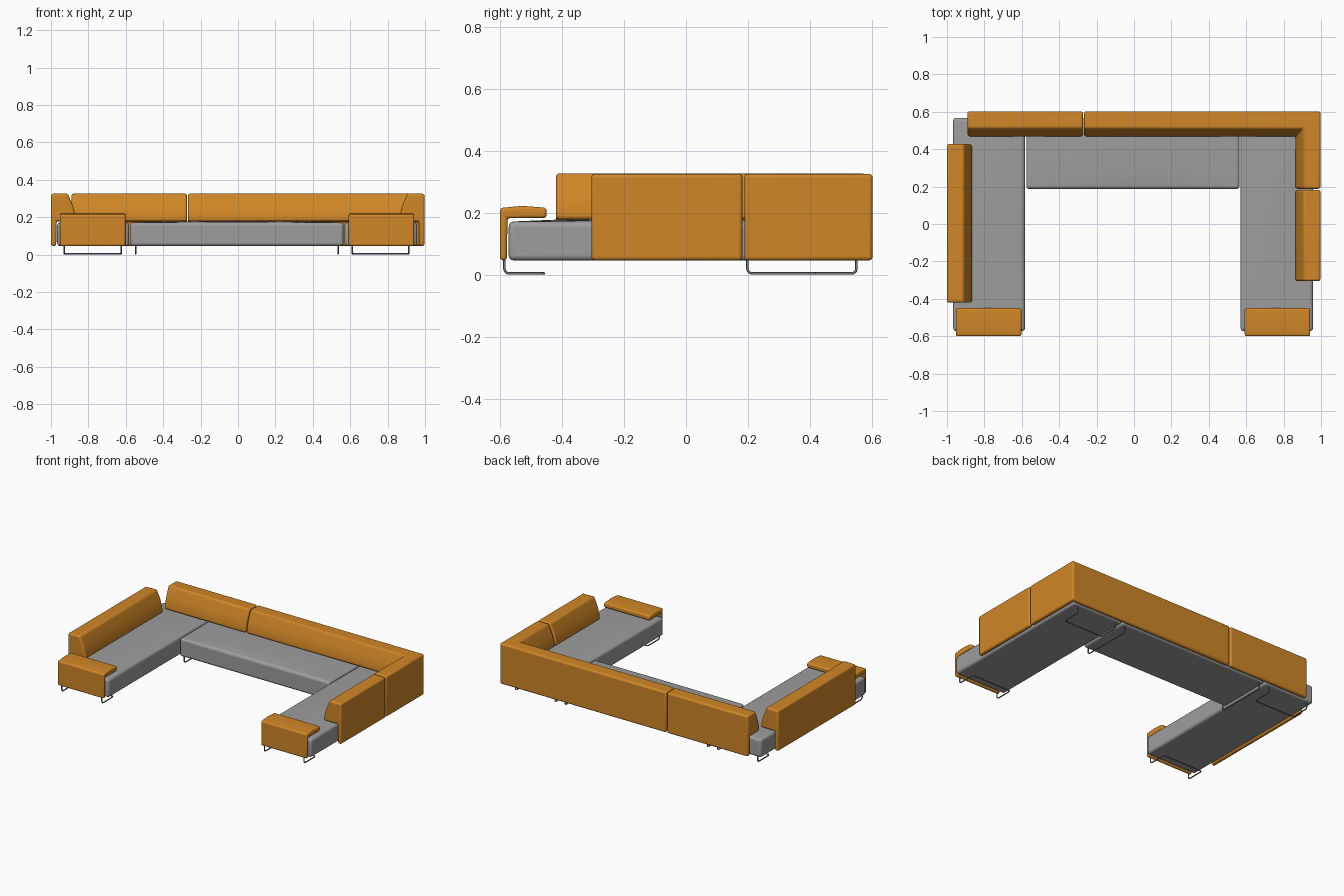
import bpy, bmesh, math
from mathutils import Vector

cube = bpy.data.objects.get("Cube")
if cube:
    bpy.data.objects.remove(cube, do_unlink=True)


def material(name, rgb, metallic=0.0):
    m = bpy.data.materials.new(name)
    m.use_nodes = True
    m.diffuse_color = (*rgb, 1)
    m.node_tree.nodes["Principled BSDF"].inputs["Base Color"].default_value = (*rgb, 1)
    return m


ORANGE = material("orange upholstery", (0.63, 0.24, 0.02))
GREY = material("grey upholstery", (0.34, 0.34, 0.34))
STEEL = material("steel wire", (0.2, 0.2, 0.2))


def finish(name, bm, mat, bevel):
    bmesh.ops.recalc_face_normals(bm, faces=bm.faces)
    mesh = bpy.data.meshes.new(name)
    bm.to_mesh(mesh)
    bm.free()
    mesh.materials.append(mat)
    ob = bpy.data.objects.new(name, mesh)
    bpy.context.collection.objects.link(ob)
    mod = ob.modifiers.new("soft edges", "BEVEL")
    mod.width = bevel
    mod.segments = 4
    mod.limit_method = "ANGLE"
    mod.angle_limit = math.radians(25)
    bpy.ops.object.select_all(action="DESELECT")
    ob.select_set(True)
    bpy.context.view_layer.objects.active = ob
    bpy.ops.object.shade_smooth_by_angle(angle=math.radians(40))


def sweep(name, profile, path, bevel):
    """Sweep (depth, height) profile along (x, y, inward x, inward y) stations."""
    bm = bmesh.new()
    rings = [[bm.verts.new((x + nx * d, y + ny * d, z)) for d, z in profile]
             for x, y, nx, ny in path]
    n = len(profile)
    for a, b in zip(rings, rings[1:]):
        for i in range(n):
            j = (i + 1) % n
            bm.faces.new((a[i], a[j], b[j], b[i]))
    bm.faces.new(rings[0])
    bm.faces.new(rings[-1][::-1])
    finish(name, bm, ORANGE, bevel)


def seat(name, x0, x1, y0, y1):
    """Box seat with a gently crowned top."""
    z0, z1, crown = 0.046, 0.171, 0.009
    bm = bmesh.new()
    bmesh.ops.create_cube(bm, size=2)
    bmesh.ops.subdivide_edges(
        bm, edges=[e for e in bm.edges if abs(e.verts[0].co.z - e.verts[1].co.z) < 0.1],
        cuts=7, use_grid_fill=True)
    for v in bm.verts:
        u, w, top = v.co.x, v.co.y, v.co.z > 0
        z = z1 + crown * (1 - u * u) * (1 - w ** 4) if top else z0
        v.co = ((x0 + x1) / 2 + u * (x1 - x0) / 2, (y0 + y1) / 2 + w * (y1 - y0) / 2, z)
    finish(name, bm, GREY, 0.016)


def wire(name, points, radius=0.018):
    """Bent steel wire with rounded corners."""
    pts = [Vector(p) for p in points]
    out = [pts[0]]
    for a, b, c in zip(pts, pts[1:], pts[2:]):
        p, q = b + (a - b).normalized() * radius, b + (c - b).normalized() * radius
        for i in range(6):
            t = i / 5
            out.append(p * (1 - t) ** 2 + b * 2 * t * (1 - t) + q * t * t)
    out.append(pts[-1])
    curve = bpy.data.curves.new(name, "CURVE")
    curve.dimensions = "3D"
    curve.bevel_depth = 0.004
    curve.bevel_resolution = 2
    spline = curve.splines.new("POLY")
    spline.points.add(len(out) - 1)
    for sp, p in zip(spline.points, out):
        sp.co = (*p, 1)
    curve.materials.append(STEEL)
    bpy.context.collection.objects.link(bpy.data.objects.new(name, curve))


# Seats
seat("right_chaise_seat", -0.967, -0.583, -0.572, 0.568)
seat("left_chaise_seat", 0.57, 0.957, -0.572, 0.568)
seat("middle_seat", -0.576, 0.564, 0.187, 0.568)

# Backrests: thin outer panel with a leaning cushion on the inside
BACK = [(0, 0.046), (0, 0.325), (0.09, 0.327), (0.118, 0.26), (0.133, 0.205),
        (0.133, 0.178), (0.03, 0.178), (0.028, 0.046)]
sweep("right_side_backrest", BACK, [(-1, -0.42, 1, 0), (-1, 0.427, 1, 0)], 0.012)
sweep("rear_backrest", BACK, [(-0.89, 0.602, 0, -1), (-0.273, 0.602, 0, -1)], 0.012)
sweep("corner_backrest", BACK,
      [(-0.267, 0.602, 0, -1), (0.997, 0.602, -1, -1), (0.997, 0.188, -1, 0)], 0.012)
sweep("left_side_backrest", BACK, [(0.997, 0.182, -1, 0), (0.997, -0.305, -1, 0)], 0.012)

# Front panels that fold over into flat armrests
ARM = [(0, 0.046), (0, 0.215), (0.07, 0.222), (0.15, 0.216), (0.15, 0.183),
       (0.024, 0.183), (0.022, 0.046)]
for side, x0, x1 in (("right", -0.953, -0.602), ("left", 0.592, 0.942)):
    sweep(side + "_armrest", ARM, [(x0, -0.6, 0, 1), (x1, -0.6, 0, 1)], 0.01)

# Sled legs
for side, x0, x1 in (("right", -0.93, -0.625), ("left", 0.612, 0.912)):
    for end, y, inner in (("front", -0.586, -0.458), ("rear", 0.55, 0.42)):
        wire(f"{side}_{end}_sled_leg",
             [(x0, y, 0.055), (x0, y, 0.004), (x0, inner, 0.004),
              (x1, inner, 0.004), (x1, y, 0.004), (x1, y, 0.055)])
for side, x in (("right", -0.548), ("left", 0.535)):
    wire(side + "_middle_sled_leg",
         [(x, 0.198, 0.055), (x, 0.198, 0.004), (x, 0.55, 0.004), (x, 0.55, 0.055)])
